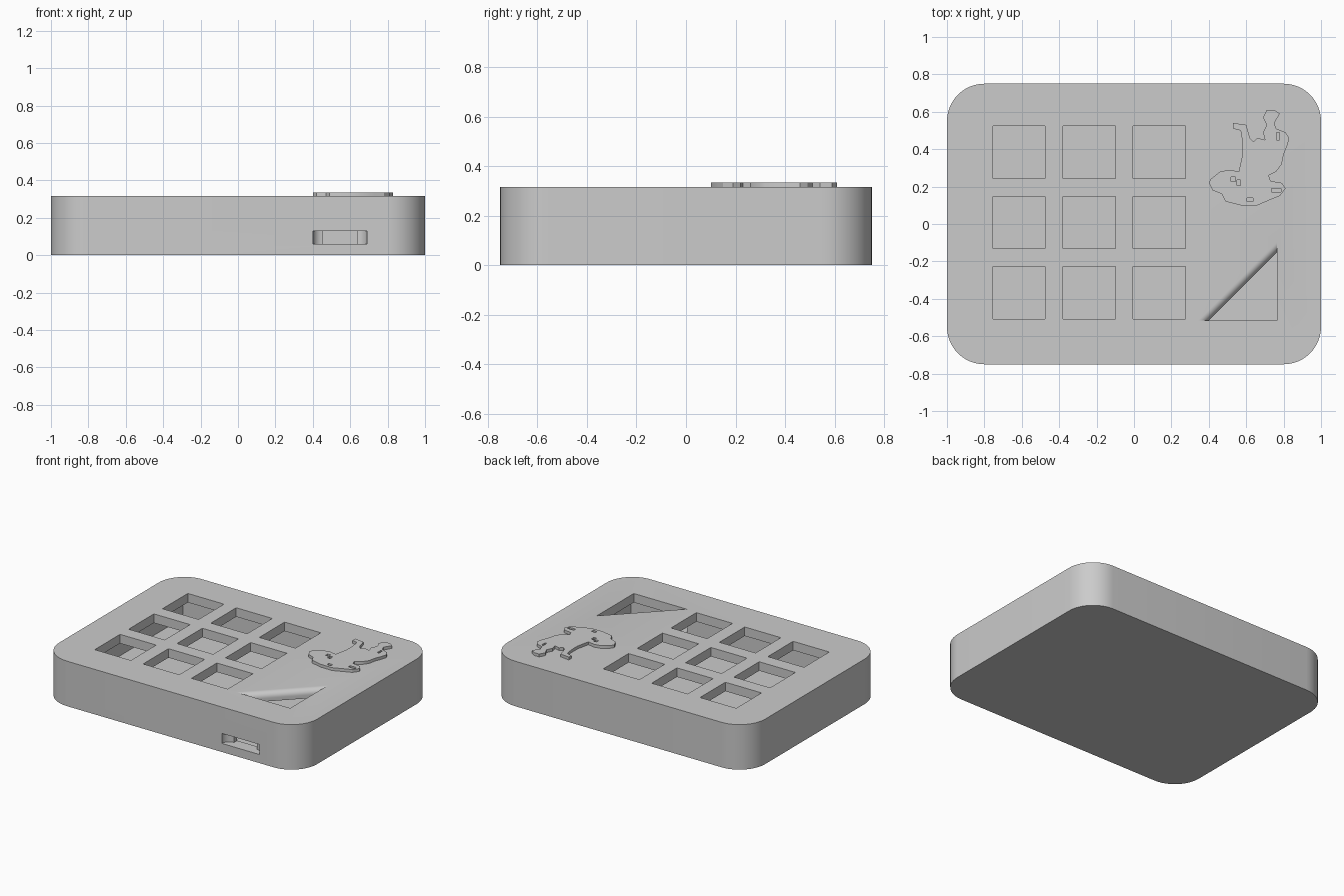
import bpy, bmesh
from math import sin, cos, pi, radians

cube = bpy.data.objects.get("Cube")
if cube:
    bpy.data.objects.remove(cube, do_unlink=True)

gray = bpy.data.materials.new("light gray plastic")
gray.use_nodes = True
color = (0.6, 0.6, 0.6, 1)
gray.diffuse_color = color
gray.node_tree.nodes["Principled BSDF"].inputs["Base Color"].default_value = color


def loft(name, rings):
    """Closed solid through rings of matching points, listed bottom to top."""
    bm = bmesh.new()
    rows = [[bm.verts.new(p) for p in ring] for ring in rings]
    count = len(rows[0])
    bm.faces.new(rows[0])
    bm.faces.new(rows[-1])
    for low, high in zip(rows, rows[1:]):
        for i in range(count):
            j = (i + 1) % count
            bm.faces.new((low[i], low[j], high[j], high[i]))
    bmesh.ops.recalc_face_normals(bm, faces=bm.faces)
    mesh = bpy.data.meshes.new(name)
    bm.to_mesh(mesh)
    bm.free()
    mesh.materials.append(gray)
    obj = bpy.data.objects.new(name, mesh)
    bpy.context.collection.objects.link(obj)
    return obj


def prism(name, outline, bottom, top):
    return loft(name, [[(x, y, z) for x, y in outline] for z in (bottom, top)])


def rectangle(cx, cy, half_x, half_y):
    return [(cx + sx * half_x, cy + sy * half_y)
            for sx, sy in ((-1, -1), (1, -1), (1, 1), (-1, 1))]


def arc(cx, cy, radius, start, end, steps=12):
    angles = [radians(start + (end - start) * i / steps) for i in range(steps + 1)]
    return [(cx + radius * cos(a), cy + radius * sin(a)) for a in angles]


def activate(obj):
    bpy.ops.object.select_all(action='DESELECT')
    obj.select_set(True)
    bpy.context.view_layer.objects.active = obj


def carve(target, cutter):
    cutter.hide_render = True
    mod = target.modifiers.new("cut", 'BOOLEAN')
    mod.operation = 'DIFFERENCE'
    mod.solver = 'EXACT'
    mod.object = cutter
    activate(target)
    bpy.ops.object.modifier_apply(modifier=mod.name)
    bpy.data.objects.remove(cutter, do_unlink=True)


def smooth(obj):
    activate(obj)
    bpy.ops.object.shade_smooth_by_angle(angle=radians(30))


TOP = 0.315
FLOOR = 0.055
CEILING = 0.252

# Rounded case, hollow inside
outline = []
for turn, (sx, sy) in enumerate(((1, 1), (-1, 1), (-1, -1), (1, -1))):
    outline += arc(sx * 0.8, sy * 0.55, 0.2, turn * 90, turn * 90 + 90)
case = prism("case", outline, 0, TOP)
carve(case, prism("cavity", rectangle(0, 0, 0.89, 0.66), FLOOR, CEILING))

# Three by three grid of square key openings
for col in range(3):
    for row in range(3):
        square = rectangle(0.375 * col - 0.615, 0.375 * row - 0.367, 0.14, 0.14)
        carve(case, prism("key_opening", square, 0.2, 0.4))

# Triangular opening with a rounded-over long edge
radius = 0.04
steps = 8
levels = [(0.2, 0)]
for i in range(steps + 1):
    a = pi / 2 * i / steps
    levels.append((TOP - radius + radius * sin(a), radius * (1 - cos(a)) * 1.4))
levels.append((0.4, levels[-1][1]))
right, front, leg = 0.765, -0.515, 0.365
carve(case, loft("triangle_opening", [
    [(right - leg - o, front, z), (right, front, z), (right, front + leg + o, z)]
    for z, o in levels]))

# Front port: rounded recess narrowing to a slot into the cavity
port = arc(0.455, -0.75, 0.055, 180, 90, 8)
port += [(0.455, -0.6), (0.635, -0.6)]
port += arc(0.635, -0.75, 0.055, 90, 0, 8)
port += [(0.69, -0.8), (0.4, -0.8)]
carve(case, prism("port_opening", port, 0.06, 0.13))
smooth(case)

# Raised animal silhouette, outline in hundredths of a unit
animal = [(40, 22), (42, 18), (47, 16), (49, 12), (57, 10), (66, 10), (73, 13),
          (78, 15), (81, 19), (79, 22), (73, 23), (72, 26), (76, 28), (79, 32),
          (80, 37), (82, 42), (83, 46), (81, 49), (76, 51), (75, 54), (78, 59),
          (75, 61), (71, 61), (69, 57), (71, 53), (69, 49), (70, 45), (66, 46),
          (64, 44), (62, 46), (60, 53), (53, 54), (53, 51), (57, 50), (58, 44),
          (58, 37), (56, 28), (51, 29), (46, 28), (41, 24)]
relief = prism("animal_relief", [(x / 100, y / 100) for x, y in animal],
               TOP - 0.005, TOP + 0.02)

# Small engraved marks for eye, mouth, ear and foot
for cx, cy, half_x, half_y in ((0.53, 0.24, 0.012, 0.012), (0.56, 0.22, 0.01, 0.015),
                               (0.62, 0.13, 0.015, 0.01), (0.76, 0.18, 0.025, 0.01),
                               (0.77, 0.47, 0.007, 0.02)):
    carve(relief, prism("mark", rectangle(cx, cy, half_x, half_y), TOP + 0.001, 0.4))
smooth(relief)
